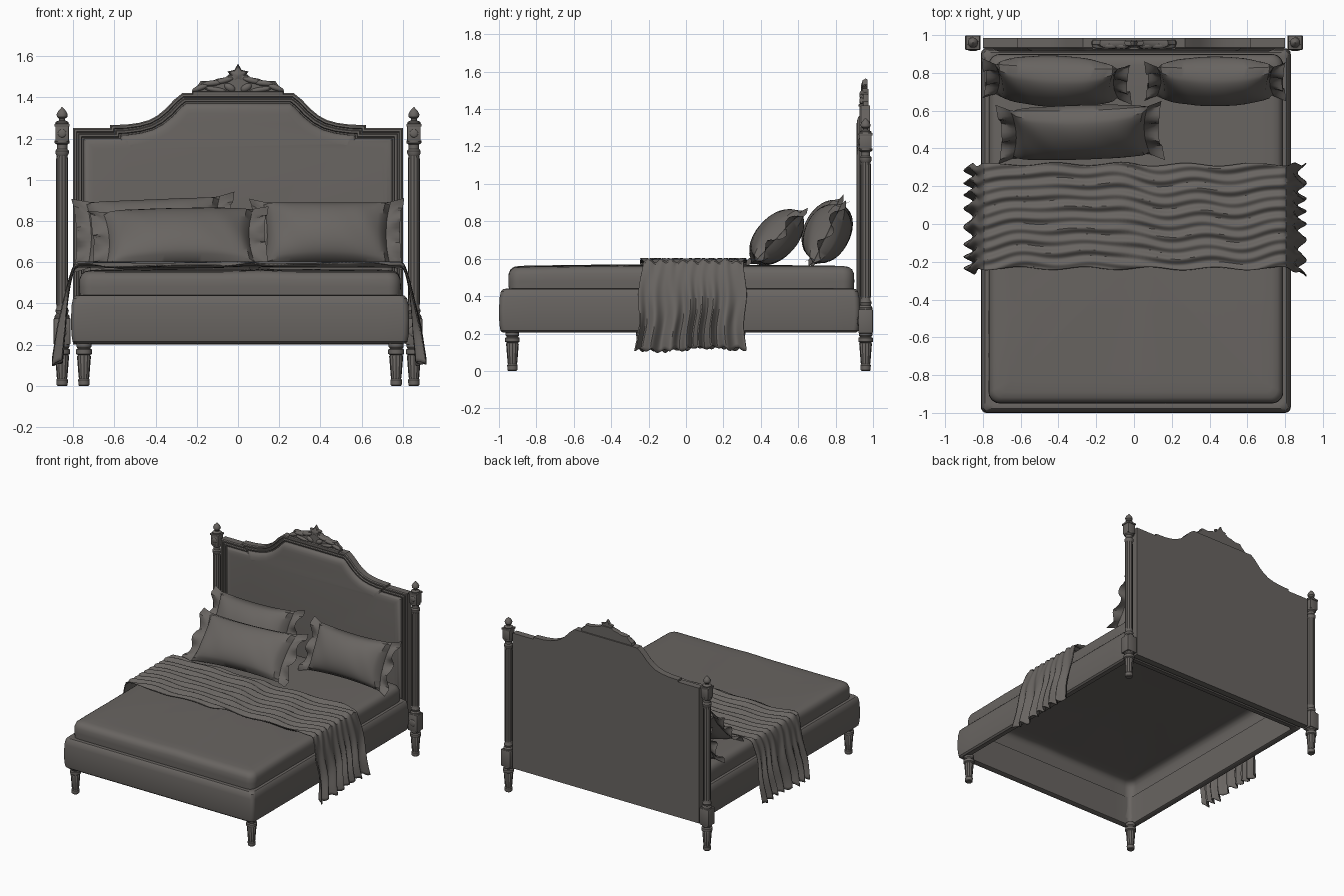
import bpy, bmesh, math
from mathutils import Vector, Matrix

if "Cube" in bpy.data.objects:
    bpy.data.objects.remove(bpy.data.objects["Cube"])

mat = bpy.data.materials.new("warm dark grey")
mat.diffuse_color = (0.14, 0.129, 0.12, 1)
mat.use_nodes = True
mat.node_tree.nodes["Principled BSDF"].inputs["Base Color"].default_value = mat.diffuse_color
sin, cos, pi = math.sin, math.cos, math.pi


def finish(bm, name):
    bmesh.ops.recalc_face_normals(bm, faces=bm.faces)
    me = bpy.data.meshes.new(name)
    bm.to_mesh(me)
    bm.free()
    me.materials.append(mat)
    ob = bpy.data.objects.new(name, me)
    bpy.context.collection.objects.link(ob)
    return ob


def loft(name, loops, cap0=True, cap1=True, closed=False):
    """Skin a list of equal-length closed loops."""
    bm = bmesh.new()
    rings = [[bm.verts.new(p) for p in lp] for lp in loops]
    n = len(rings[0])
    pairs = list(zip(rings, rings[1:])) + ([(rings[-1], rings[0])] if closed else [])
    for a, b in pairs:
        for i in range(n):
            j = (i + 1) % n
            bm.faces.new((a[i], a[j], b[j], b[i]))
    if cap0 and not closed:
        bm.faces.new(rings[0])
    if cap1 and not closed:
        bm.faces.new(rings[-1])
    return finish(bm, name)


def lathe(name, x, y, prof, flutes=None, seg=24):
    loops = []
    for r, z in prof:
        fl = flutes and flutes[0] <= z <= flutes[1]
        loops.append([(x + r * (0.86 if fl and i % 2 else 1) * cos(2 * pi * i / seg),
                       y + r * (0.86 if fl and i % 2 else 1) * sin(2 * pi * i / seg), z)
                      for i in range(seg)])
    return loft(name, loops)


def box(name, c, size, bevel=0.006):
    bm = bmesh.new()
    bmesh.ops.create_cube(bm, size=1, matrix=Matrix.Translation(c) @ Matrix.Diagonal((*size, 1)))
    bmesh.ops.bevel(bm, geom=bm.edges[:], offset=bevel, segments=2, affect='EDGES', profile=0.5)
    return finish(bm, name)


def blob(name, c, size, ang=0):
    bm = bmesh.new()
    m = Matrix.Translation(c) @ Matrix.Rotation(ang, 4, 'Y') @ Matrix.Diagonal((*size, 1))
    bmesh.ops.create_uvsphere(bm, u_segments=12, v_segments=8, radius=1, matrix=m)
    return finish(bm, name)


def add_grid(bm, f, nu, nv):
    """Surface patch f(u, v), both from -1 to 1."""
    g = [[bm.verts.new(f(2 * i / nu - 1, 2 * j / nv - 1)) for j in range(nv + 1)] for i in range(nu + 1)]
    for i in range(nu):
        for j in range(nv):
            bm.faces.new((g[i][j], g[i + 1][j], g[i + 1][j + 1], g[i][j + 1]))


def round_rect(cx, cy, hx, hy, r, n=6, m=14):
    """Rounded rectangle with subdivided straight edges."""
    r = max(min(r, hx * 0.9, hy * 0.9), 0.004)
    pts = []
    corners = [(1, 1), (-1, 1), (-1, -1), (1, -1)]
    arcs = [[Vector((cx + sx * (hx - r) + r * cos(pi / 2 * (k + i / n)),
                     cy + sy * (hy - r) + r * sin(pi / 2 * (k + i / n)))) for i in range(n + 1)]
            for k, (sx, sy) in enumerate(corners)]
    for k in range(4):
        a, b = arcs[k][-1], arcs[(k + 1) % 4][0]
        pts += arcs[k] + [a.lerp(b, i / m) for i in range(1, m)]
    return pts


# ---- headboard: outline lofted inwards through moulding steps to a padded panel
half = [(0.8, 0.2), (0.8, 1.25), (0.62, 1.25), (0.62, 1.265), (0.54, 1.268), (0.48, 1.276), (0.43, 1.29),
        (0.39, 1.312), (0.35, 1.345), (0.31, 1.388), (0.27, 1.42)]
outline = [Vector(p) for p in half] + [Vector((-x, z)) for x, z in reversed(half)]


def inset(poly, d):
    out, n = [], len(poly)
    for i, p in enumerate(poly):
        a, b = (p - poly[i - 1]).normalized(), (poly[(i + 1) % n] - p).normalized()
        na, nb = Vector((-a.y, a.x)), Vector((-b.y, b.x))
        m = na + nb
        out.append(p + m * (2 * d / m.length_squared))
    return out


steps = [(0, 0.985), (0, 0.935), (0.006, 0.928), (0.016, 0.928), (0.02, 0.938), (0.026, 0.938), (0.03, 0.928),
         (0.04, 0.93), (0.044, 0.945), (0.05, 0.945), (0.052, 0.932), (0.062, 0.921), (0.08, 0.915), (0.1, 0.912)]
loft("headboard", [[(p.x, y, p.y) for p in inset(outline, d)] for d, y in steps])

# ---- carved crest
crest = [(0.225, 1.415), (0.22, 1.44), (0.195, 1.458), (0.18, 1.48), (0.13, 1.478), (0.1, 1.49), (0.06, 1.497),
         (0.045, 1.51)]
crest = crest + [(-x, z) for x, z in reversed(crest)]
loft("crest_board", [[(x * k, y, 1.415 + (z - 1.415) * k) for x, z in crest]
                     for k, y in [(0.97, 0.975), (1, 0.965), (1, 0.95), (0.95, 0.94)]])
star = []
for i in range(10):
    r = 0.055 if i % 2 == 0 else 0.03
    star.append((r * sin(pi * i / 5), 1.508 + r * cos(pi * i / 5)))
loft("crest_palmette", [[(x * k, y, 1.508 + (z - 1.508) * k) for x, z in star]
                        for k, y in [(0.9, 0.97), (1, 0.96), (0.85, 0.945), (0.3, 0.935)]])
for s in (-1, 1):
    for x, z, l, h, a in [(0.18, 1.447, 0.045, 0.014, 0.35), (0.125, 1.468, 0.05, 0.014, 0.1),
                          (0.065, 1.482, 0.045, 0.014, 0.25), (0.11, 1.437, 0.06, 0.013, -0.15),
                          (0.04, 1.447, 0.03, 0.018, -0.5)]:
        blob("crest_leaf", (s * x, 0.943, z), (l, 0.016, h), s * a)
box("crest_base", (0, 0.945, 1.42), (0.44, 0.045, 0.014), 0.004)

# ---- turned feet, corner posts and finials
foot = [(0.022, 0), (0.027, 0.005), (0.028, 0.03), (0.024, 0.036), (0.026, 0.045), (0.034, 0.145), (0.029, 0.15),
        (0.039, 0.156), (0.039, 0.176), (0.03, 0.182), (0.036, 0.19), (0.036, 0.215)]
shaft = [(0.036, 0.325), (0.036, 0.34), (0.028, 0.35), (0.033, 0.365), (0.026, 0.38), (0.029, 0.4), (0.029, 1.1),
         (0.026, 1.115), (0.033, 1.128), (0.033, 1.14), (0.025, 1.15), (0.025, 1.17), (0.036, 1.178), (0.036, 1.19)]
finial = [(0.03, 1.265), (0.032, 1.28), (0.014, 1.288), (0.014, 1.295), (0.025, 1.305), (0.027, 1.317),
          (0.02, 1.332), (0.008, 1.345), (0.002, 1.352)]
for s in (-1, 1):
    px, py = s * 0.853, 0.96
    lathe("front_foot", 0.01 + s * 0.757, -0.928, foot, (0.045, 0.146))
    lathe("back_foot", px, py, foot, (0.045, 0.146))
    box("post_lower_block", (px, py, 0.265), (0.082, 0.078, 0.13))
    lathe("post_shaft", px, py, shaft, (0.4, 1.1))
    box("post_upper_block", (px, py, 1.225), (0.066, 0.066, 0.08))
    box("post_cap", (px, py, 1.265), (0.074, 0.074, 0.014), 0.004)
    lathe("post_finial", px, py, finial)
    for z, r in ((0.265, 0.026), (1.225, 0.02)):
        blob("rosette", (px, py - (0.039 if z < 1 else 0.033), z), (r, 0.006, r))

# ---- padded bed rails
rail = [(0.02, 0.205), (0.008, 0.215), (0.002, 0.25), (0, 0.32), (0.003, 0.39), (0.01, 0.425), (0.022, 0.438),
        (0.04, 0.44), (0.06, 0.435), (0.06, 0.21), (0.05, 0.205)]
loft("bed_rails", [[(p.x, p.y, z) for p in round_rect(0.01, -0.035, 0.82 - d, 0.965 - d, 0.03)]
                   for d, z in rail], closed=True)

# ---- mattress with sheet, open underneath
cushion = [(0.01, 0.26), (0.004, 0.42), (0, 0.48), (0.002, 0.52), (0.012, 0.543), (0.03, 0.556), (0.06, 0.561)]
cushion += [(0.06 + 0.055 * i, 0.562 + 0.0006 * i) for i in range(1, 13)]


def folds(x, y):
    """Soft creases fanning out over the foot of the bed."""
    a = math.atan2(x - 0.05, 0.3 - y)
    return 0.005 * max(0, sin(a * 9 + 1.2)) ** 3 * min(1, max(0, -y)) - 0.008 * max(0, -y - 0.4)


loft("mattress", [[(p.x, p.y, z + (folds(p.x, p.y) if z > 0.5 else 0))
                   for p in round_rect(0.01, -0.025, 0.78 - d, 0.925 - d, 0.06 - d * 0.5)]
                  for d, z in cushion], cap0=False)


# ---- pleated throw draped over both sides
def throw(u, v):
    s, sg = abs(u) * 1.27, 1 if u > 0 else -1
    t = max(0, (s - 0.79) / 0.48)
    w = (v + 1) / 2
    pleat = sin(w * 46 + 1.5 * sin(w * 9 + sg))
    x = min(s, 0.79) + 0.095 * t ** 0.6 + 0.016 * pleat * min(1, t * 1.5) * (0.5 + t)
    top = 0.592 + 0.008 * sin(w * 58 + 2.2 * sin(u * 6) + sin(u * 17)) + 0.004 * sin(w * 31 - u * 9)
    z = top - 0.475 * t * (1 + 0.02 * sin(w * 7)) if t > 0 else top
    y = -0.235 + 0.55 * w - 0.035 * min(t, 1) * (1 - w) + 0.008 * sin(u * 23 + w * 3)
    return (sg * x + 0.006, y, z + (0.03 * t * (1 - t) if sg < 0 else 0))


bm = bmesh.new()
add_grid(bm, throw, 130, 80)
ob = finish(bm, "throw_blanket")
ob.modifiers.new("thickness", 'SOLIDIFY').thickness = 0.006


# ---- pillows with ruffled end flanges
def pillow(name, loc, W, H, T, lean, flange, roll=0, turn=0):
    bm = bmesh.new()
    for side in (-1, 1):
        def body(u, v):
            b = max(0, (1 - u * u) * (1 - v * v)) ** 0.42
            wr = 0.006 * sin(u * 11 + v * 4) * (u * u) * b
            return (W * u * (1 - 0.07 * (1 - v * v)), side * (T * b + wr), H * v * (1 - 0.09 * (1 - u * u)))
        add_grid(bm, body, 28, 20)

        def frill(u, v):
            k = (u + 1) / 2
            return (side * (W * (1 - 0.07 * (1 - v * v)) - 0.004 + flange * k),
                    0.03 * k * sin(v * 8 + side), H * v * (1 + 0.14 * k) + 0.006 * k * sin(v * 13))
        add_grid(bm, frill, 4, 20)
    bmesh.ops.remove_doubles(bm, verts=bm.verts, dist=0.0008)
    ob = finish(bm, name)
    ob.location = loc
    ob.rotation_euler = (-lean, roll, turn)


pillow("back_pillow_left", (-0.41, 0.755, 0.745), 0.325, 0.18, 0.125, 0.45, 0.075, -0.04, -0.04)
pillow("back_pillow_right", (0.43, 0.755, 0.735), 0.31, 0.175, 0.12, 0.45, 0.07)
pillow("front_pillow", (-0.285, 0.485, 0.715), 0.365, 0.185, 0.11, 0.75, 0.08, -0.02, 0.03)

# ---- smooth shading with crisp edges
bpy.ops.object.select_all(action='SELECT')
bpy.context.view_layer.objects.active = bpy.context.scene.objects["headboard"]
bpy.ops.object.shade_smooth_by_angle(angle=math.radians(35))
bpy.ops.object.select_all(action='DESELECT')
